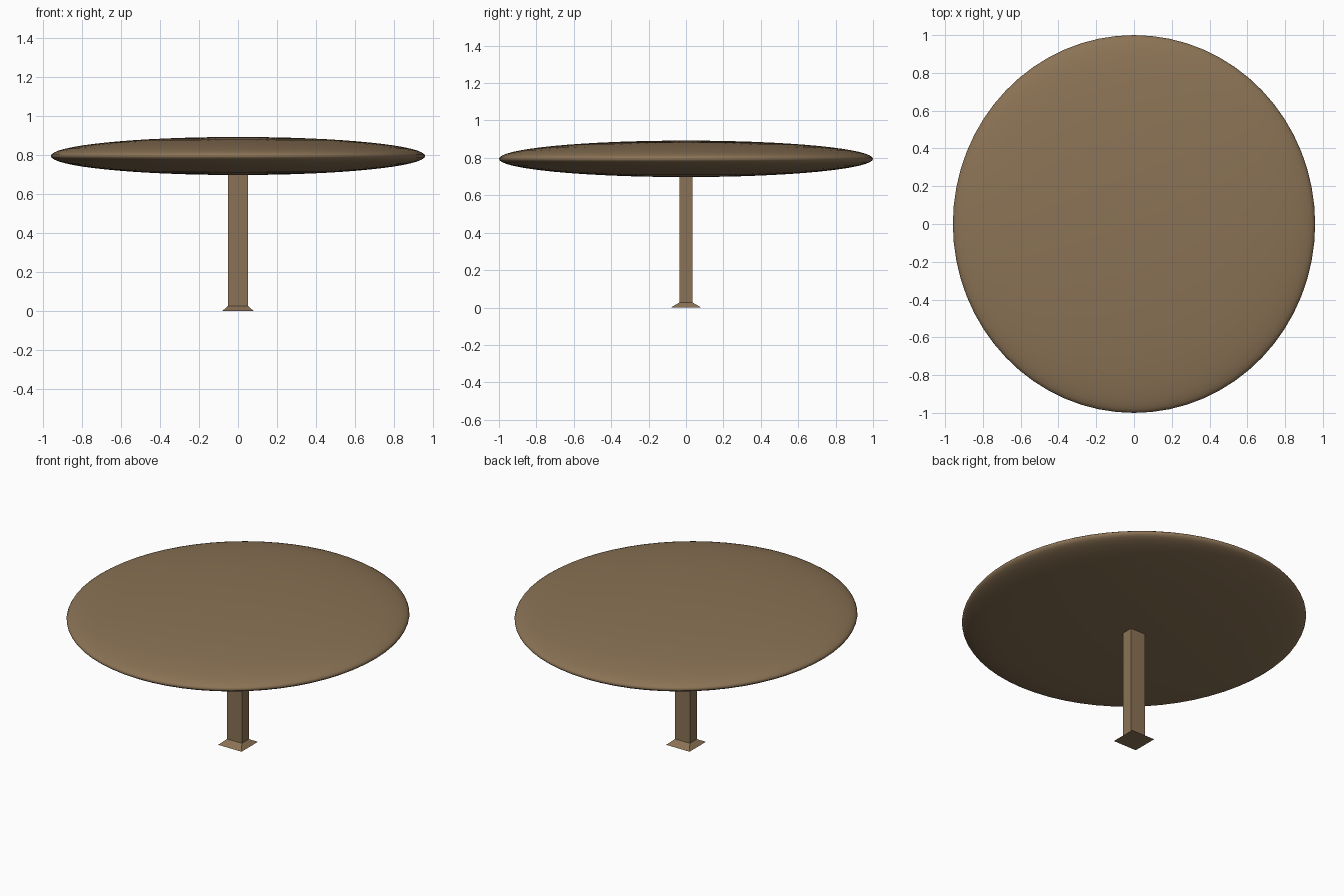
import bpy, bmesh, math
from mathutils import Matrix

if "Cube" in bpy.data.objects:
    bpy.data.objects.remove(bpy.data.objects["Cube"])

wood = bpy.data.materials.new("brown wood")
wood.diffuse_color = (0.258, 0.171, 0.091, 1)
wood.use_nodes = True
wood.node_tree.nodes["Principled BSDF"].inputs["Base Color"].default_value = wood.diffuse_color


def add_object(name, bm):
    bmesh.ops.recalc_face_normals(bm, faces=bm.faces)
    mesh = bpy.data.meshes.new(name)
    bm.to_mesh(mesh)
    bm.free()
    mesh.materials.append(wood)
    ob = bpy.data.objects.new(name, mesh)
    bpy.context.collection.objects.link(ob)
    return ob


# Table top: smooth flattened ellipsoid
bm = bmesh.new()
bmesh.ops.create_uvsphere(bm, u_segments=64, v_segments=32, radius=1,
    matrix=Matrix.Translation((0, 0, 0.795)) @ Matrix.Diagonal((0.959, 1, 0.0975, 1)))
top = add_object("table_top", bm)
top.data.shade_smooth()

# Pedestal: rectangular post flaring into a small square foot
bm = bmesh.new()
sections = [(0.081, 0.081, 0.0), (0.051, 0.035, 0.027), (0.051, 0.035, 0.72)]
rings = [[bm.verts.new((sx * hx, sy * hy, z))
          for sx, sy in ((-1, -1), (1, -1), (1, 1), (-1, 1))]
         for hx, hy, z in sections]
for low, high in zip(rings, rings[1:]):
    for i in range(4):
        j = (i + 1) % 4
        bm.faces.new((low[i], low[j], high[j], high[i]))
bm.faces.new(rings[0][::-1])
bm.faces.new(rings[-1])
add_object("pedestal", bm)
